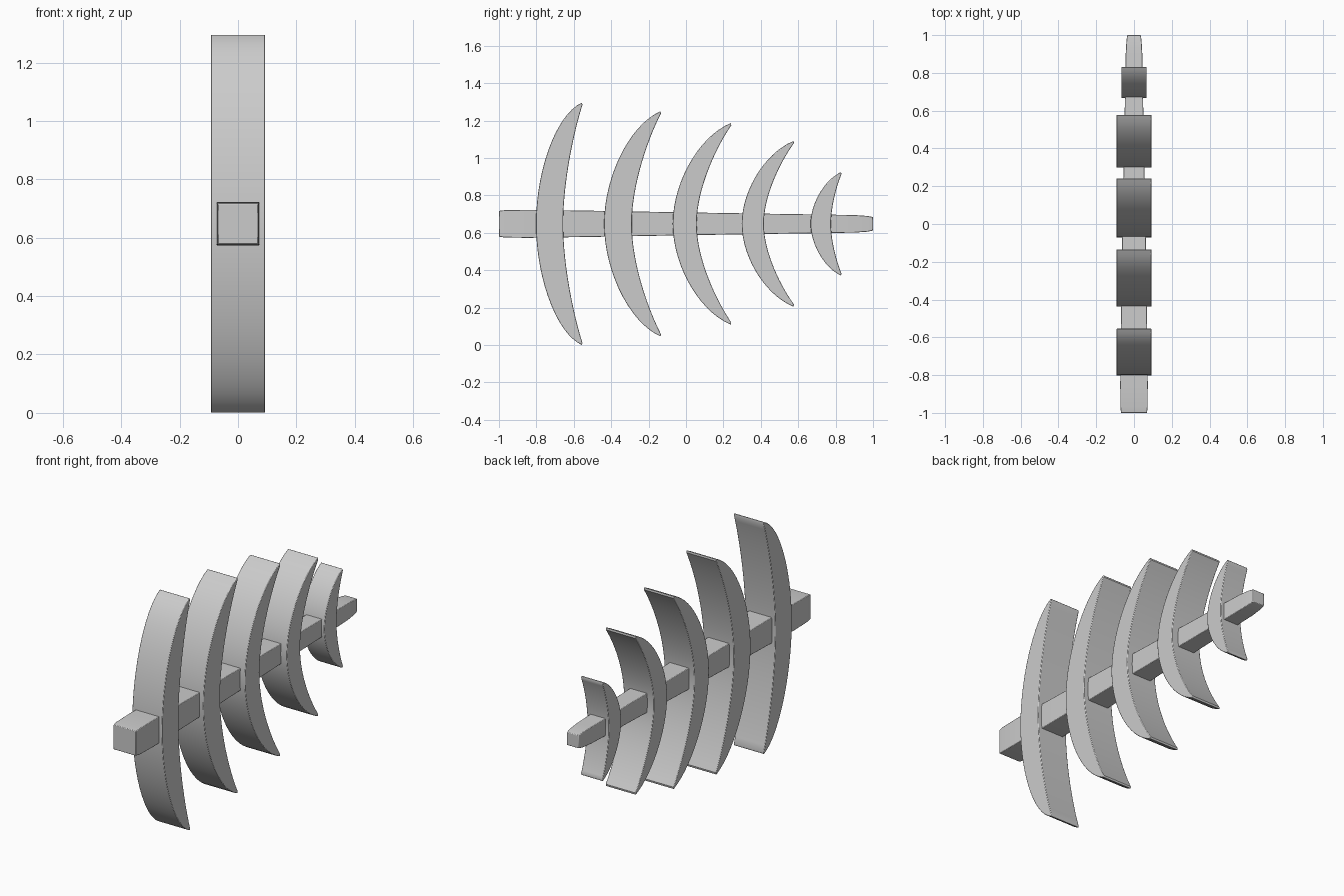
import bpy, bmesh
from mathutils import Vector
from mathutils.geometry import interpolate_bezier

if "Cube" in bpy.data.objects:
    bpy.data.objects.remove(bpy.data.objects["Cube"])

MID = 0.648  # height of the spine axis


def finish(name, bm):
    bmesh.ops.recalc_face_normals(bm, faces=bm.faces)
    mesh = bpy.data.meshes.new(name)
    bm.to_mesh(mesh)
    bm.free()
    ob = bpy.data.objects.new(name, mesh)
    bpy.context.collection.objects.link(ob)
    bpy.context.view_layer.objects.active = ob
    ob.select_set(True)
    bpy.ops.object.shade_smooth_by_angle(angle=0.6)
    ob.select_set(False)
    # Tiny softened edges
    bev = ob.modifiers.new("soft_edges", 'BEVEL')
    bev.width = 0.003
    bev.segments = 2
    bev.limit_method = 'ANGLE'
    bev.angle_limit = 0.9
    return ob


# Tapered square spine, lofted through (y, half width, half height)
bm = bmesh.new()
stations = [(-1, .069, .069), (-.97, .072, .073), (-.85, .073, .075),
            (-.5, .069, .070), (0, .061, .061), (.5, .051, .053),
            (.9, .044, .047), (.97, .040, .042), (1, .036, .036)]
rings = [[bm.verts.new((sx * w, y, MID + sz * h))
          for sx, sz in ((-1, -1), (1, -1), (1, 1), (-1, 1))]
         for y, w, h in stations]
for a, b in zip(rings, rings[1:]):
    for i in range(4):
        j = (i + 1) % 4
        bm.faces.new((a[i], a[j], b[j], b[i]))
bm.faces.new(rings[0])
bm.faces.new(rings[-1])
finish("spine", bm)


def half_curve(y0, tip_y, height, p1, p2, n=16):
    """Upper half of a rib edge, from the spine axis to the tip."""
    dy = tip_y - y0
    pts = [(0, 0), p1, p2, (1, 1)]
    k = [Vector((0, y0 + a * dy, b * height)) for a, b in pts]
    return interpolate_bezier(*k, n)


def rib(name, outer, inner, tip, height, half_width, crown):
    out = half_curve(outer, tip, height, (0, .36 + crown), (.45, .82 + crown))
    inn = half_curve(inner, tip + .002, height - .012, (0, .33), (.50, .74))
    top = out + inn[::-1]                       # front edge up, back edge down
    low = [Vector((0, p.y, -p.z)) for p in reversed(top)][1:-1]
    bm = bmesh.new()
    loop = [bm.verts.new((-half_width, p.y, MID + p.z)) for p in top + low]
    face = bm.faces.new(loop)
    ext = bmesh.ops.extrude_face_region(bm, geom=[face], use_keep_orig=True)
    moved = [g for g in ext["geom"] if isinstance(g, bmesh.types.BMVert)]
    bmesh.ops.translate(bm, verts=moved, vec=(2 * half_width, 0, 0))
    finish(name, bm)


# Crescent ribs: front edge, back edge, tip y, half height, half width, crown
ribs = [(-.802, -.657, -.556, .648, .093, .09),
        (-.438, -.290, -.136, .602, .093, .06),
        (-.071, .057, .240, .539, .093, .05),
        (.298, .416, .575, .443, .093, .04),
        (.666, .775, .829, .277, .067, .03)]
for i, r in enumerate(ribs):
    rib(f"rib_{i + 1}", *r)
